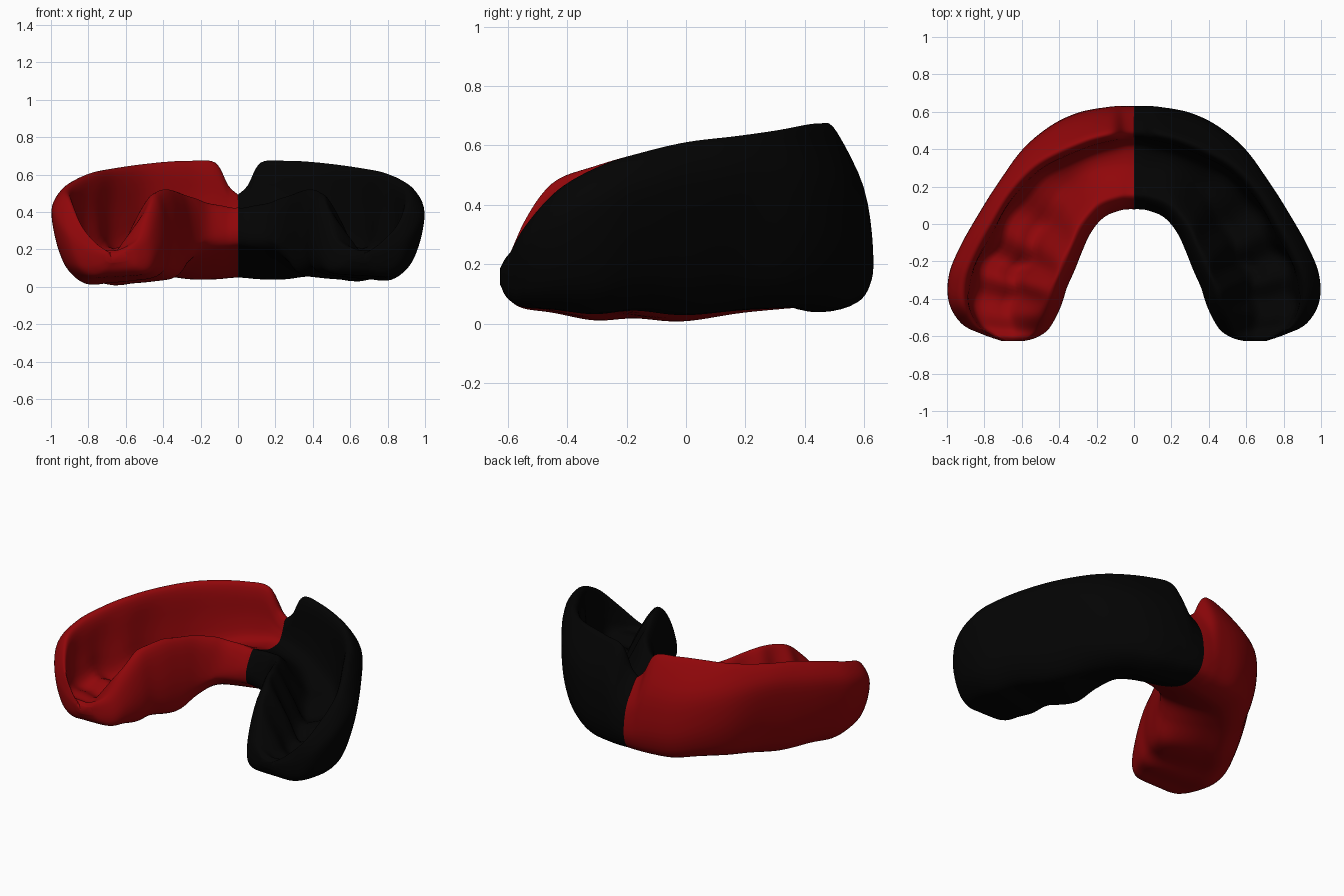
import bpy, bmesh, math
from mathutils import Vector

if "Cube" in bpy.data.objects:
    bpy.data.objects.remove(bpy.data.objects["Cube"])

# Stations along one half of the arch, front centre to back end:
# outer x, y, inner x, y, outer rim z, inner rim z, floor z, base z, molar blend
STATIONS = [
    (.00, .630, .00, .080, .49, .420, .36, .050, 0),
    (.06, .630, .03, .080, .54, .420, .36, .046, 0),
    (.14, .625, .07, .075, .66, .430, .35, .040, 0),
    (.30, .595, .14, .050, .67, .445, .33, .040, .05),
    (.45, .525, .19, .010, .665, .47, .29, .055, .25),
    (.60, .400, .24, -.06, .65, .490, .24, .050, .6),
    (.73, .215, .28, -.15, .63, .510, .20, .040, 1),
    (.84, .040, .32, -.25, .61, .520, .18, .040, 1),
    (.93, -.12, .36, -.34, .575, .51, .17, .040, 1),
    (.99, -.27, .385, -.42, .53, .47, .17, .042, 1),
    (.99, -.42, .42, -.50, .45, .38, .175, .048, 1),
    (.92, -.535, .465, -.57, .33, .27, .18, .058, 1),
    (.81, -.59, .53, -.61, .235, .22, .195, .085, .8),
    (.71, -.625, .59, -.626, .185, .185, .18, .13, .8),
]


def spline(a, b, c, d, t):
    return [(2 * q + (r - p) * t + (2 * p - 5 * q + 4 * r - s) * t * t
             + (3 * q - p - 3 * r + s) * t ** 3) / 2
            for p, q, r, s in zip(a, b, c, d)]


def resample(pts, n, closed):
    """Smooth curve through points, n samples per span."""
    m, out = len(pts), []
    at = (lambda i: pts[i % m]) if closed else (lambda i: pts[max(0, min(m - 1, i))])
    for i in range(m if closed else m - 1):
        for k in range(n):
            out.append(spline(at(i - 1), at(i), at(i + 1), at(i + 2), k / n))
    if not closed:
        out.append(list(pts[-1]))
    return out


def section(ho, hi, f, b, k, lift, wide):
    """Trough cross-section: u runs from the outer face (0) to inner face (1)."""
    h, g = ho - b, hi - b
    r = .27 - .13 * k + wide

    def mix(front, molar):
        return front + (molar - front) * k
    return resample([
        (.29, b), (mix(.10, .15), b + mix(.05, .13) * h),
        (mix(.02, .07), b + mix(.18, .33) * h),
        (mix(0, .015), b + mix(.38, .60) * h),
        (mix(.05, .005), b + mix(.68, .82) * h),
        (r - .07, b + .96 * h), (r, ho),
        (r + .045, ho - .1 * h), (r + .07, f + .4 * (ho - f)),
        (r + .13, f + .06 * (ho - f)), (.55, f), (.69, f + .38 * (hi - f)),
        (.81, hi - .13 * (hi - f)), (.88, hi), (.95, hi - .14 * g),
        (1, max(b + .5 * g, b + lift + .08 * min(1, g * 4))),
        (.985, b + .16 * g + lift * .75),
        (.90, b + .02 * g + lift * .85), (.7, b + lift * .5), (.48, b + lift * .15)], 4, True)


def half_guard(name, side, colour):
    bm = bmesh.new()
    rings = []
    for i, st in enumerate(resample(STATIONS, 6, False)):
        s = i / 6
        ox, oy, ix, iy, ho, hi, f, b, k = st
        # gentle waves under the molars; the left side is lower, its rim higher
        molar = math.exp(-((s - 7.8) / 2.3) ** 2)
        b += molar * ((-.026 if side < 0 else 0) + .008 * math.sin(s * 2.6))
        if side < 0:
            ho += .04 * math.exp(-((s - 10.3) / .9) ** 2)
        # the underside arches upwards behind the front teeth
        lift = .01 + .03 * molar + (.16 * (1 - k) if s < 7 else 0)
        wide = .03 * math.exp(-((s - 3.7) / 1.2) ** 2)
        ring = []
        for j, (u, z) in enumerate(section(ho, hi, f, b, k, lift, wide)):
            # tooth dents in the floor and scallops in the inside walls
            if 28 < j < 52:
                w = math.sin((j - 28) / 24 * math.pi)
                z += molar * w * (.03 * math.cos(s * 3.6) - .018 * math.cos(u * 22))
                u += molar * w * .03 * math.sin(s * 3.6)
            p = Vector((ox, oy, 0)).lerp(Vector((ix, iy, 0)), u)
            ring.append(bm.verts.new((side * p.x, p.y, max(z, 0))))
        rings.append(ring)
    n = len(rings[0])
    for a, c in zip(rings, rings[1:]):
        for j in range(n):
            bm.faces.new((a[j], a[(j + 1) % n], c[(j + 1) % n], c[j]))
    bm.faces.new(rings[-1])
    bmesh.ops.recalc_face_normals(bm, faces=bm.faces)
    # the half is open at the centre seam, so check that normals point outwards
    bm.normal_update()
    low = [f for f in bm.faces if f.calc_center_median().z < .06]
    if sum(f.normal.z for f in low) > 0:
        bmesh.ops.reverse_faces(bm, faces=bm.faces)
    me = bpy.data.meshes.new(name)
    bm.to_mesh(me)
    bm.free()
    me.shade_smooth()
    mat = bpy.data.materials.new(name + "_rubber")
    mat.diffuse_color = colour
    mat.use_nodes = True
    mat.node_tree.nodes["Principled BSDF"].inputs["Base Color"].default_value = mat.diffuse_color
    me.materials.append(mat)
    bpy.context.collection.objects.link(bpy.data.objects.new(name, me))


# The two coloured halves of the mouthguard
half_guard("left_half_guard", -1, (.28, .002, .003, 1))
half_guard("right_half_guard", 1, (.001, .001, .001, 1))
